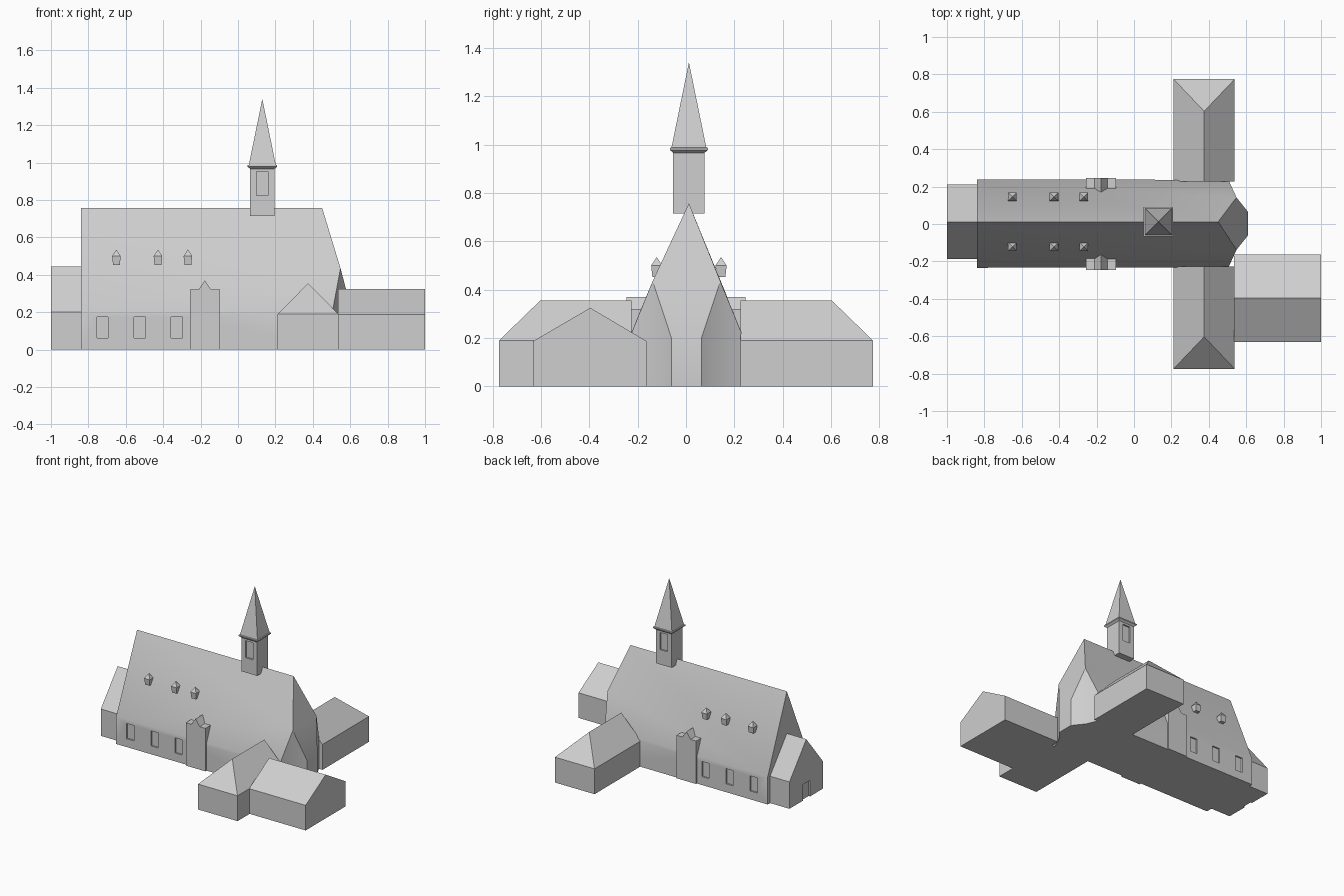
import bpy, bmesh
from mathutils import Vector

if "Cube" in bpy.data.objects:
    bpy.data.objects.remove(bpy.data.objects["Cube"])

CY = 0.008   # centre line of the church in y

stone = bpy.data.materials.new("pale_grey")
stone.diffuse_color = (0.62, 0.62, 0.62, 1)
stone.use_nodes = True
stone.node_tree.nodes["Principled BSDF"].inputs["Base Color"].default_value = stone.diffuse_color


def make(name, verts, faces):
    bm = bmesh.new()
    vs = [bm.verts.new(v) for v in verts]
    for f in faces:
        bm.faces.new([vs[i] for i in f])
    bmesh.ops.recalc_face_normals(bm, faces=bm.faces)
    me = bpy.data.meshes.new(name)
    bm.to_mesh(me)
    bm.free()
    me.materials.append(stone)
    ob = bpy.data.objects.new(name, me)
    bpy.context.collection.objects.link(ob)
    return ob


def prism(name, profile, a, b, axis):
    """Extrude a (u, z) profile from a to b along the x or y axis."""
    n = len(profile)
    put = (lambda u, z, t: (t, u, z)) if axis == 'x' else (lambda u, z, t: (u, t, z))
    verts = [put(u, z, t) for t in (a, b) for u, z in profile]
    faces = [range(n), range(n, 2 * n)]
    faces += [(i, (i + 1) % n, n + (i + 1) % n, n + i) for i in range(n)]
    return make(name, verts, faces)


def stacked(name, cx, cy, rings, tip):
    """Square rings (half width, z) stacked up to a pointed tip."""
    verts = [(cx + sx * h, cy + sy * h, z) for h, z in rings
             for sx, sy in ((-1, -1), (1, -1), (1, 1), (-1, 1))]
    verts.append((cx, cy, tip))
    faces = [(0, 1, 2, 3)]
    for r in range(len(rings) - 1):
        k = 4 * r
        faces += [(k + i, k + (i + 1) % 4, k + 4 + (i + 1) % 4, k + 4 + i) for i in range(4)]
    k = 4 * (len(rings) - 1)
    faces += [(k + i, k + (i + 1) % 4, len(verts) - 1) for i in range(4)]
    return make(name, verts, faces)


def box(name, lo, hi):
    x0, y0, z0 = lo
    x1, y1, z1 = hi
    return prism(name, [(x0, z0), (x1, z0), (x1, z1), (x0, z1)], y0, y1, 'y')


def recess(target, boxes):
    """Cut box-shaped openings into the target."""
    for lo, hi in boxes:
        cutter = box("cutter", lo, hi)
        cutter.hide_render = True
        mod = target.modifiers.new("opening", 'BOOLEAN')
        mod.operation = 'DIFFERENCE'
        mod.solver = 'EXACT'
        mod.object = cutter
        bpy.ops.object.select_all(action='DESELECT')
        bpy.context.view_layer.objects.active = target
        target.select_set(True)
        bpy.ops.object.modifier_apply(modifier=mod.name)
        bpy.data.objects.remove(cutter)


# Nave with steep roof, hipped end and cut corners
ridge_y = 0.012
verts = [(-0.84, ridge_y, 0.757), (0.45, ridge_y, 0.757)]
for s in (-1, 1):
    y = lambda d: 0.002 + s * d
    verts += [(-0.84, y(0.236), 0), (-0.84, y(0.236), 0.205),
              (0.505, y(0.234), 0), (0.505, y(0.234), 0.205),
              (0.548, y(0.14), 0), (0.548, y(0.14), 0.435),
              (0.61, y(0.062), 0), (0.61, y(0.062), 0.2)]
faces = []
for k in (2, 10):
    faces += [(k, k + 2, k + 3, k + 1),            # long wall
              (0, 1, k + 5, k + 3, k + 1),         # roof slope
              (k + 2, k + 4, k + 5, k + 3),        # corner walls
              (k + 4, k + 6, k + 7, k + 5)]
faces += [(1, 7, 9, 17, 15),                       # hip
          (8, 16, 17, 9),                          # end wall
          (2, 3, 0, 11, 10),                       # gable
          (2, 4, 6, 8, 16, 14, 12, 10)]            # floor
nave = make("nave", verts, faces)
nave_windows = []
for x in (-0.725, -0.525, -0.327):
    nave_windows.append(((x - 0.03, -0.3, 0.062), (x + 0.03, -0.222, 0.175)))
    nave_windows.append(((x - 0.03, 0.226, 0.062), (x + 0.03, 0.3, 0.175)))
recess(nave, nave_windows)
bpy.ops.object.select_all(action='DESELECT')
nave.select_set(True)
bpy.context.view_layer.objects.active = nave
bpy.ops.object.shade_smooth_by_angle(angle=0.52)

# West porch with a door
west = prism("west_porch", [(-0.187, 0), (0.21, 0), (0.21, 0.2), (0.012, 0.443), (-0.187, 0.2)],
             -1.0, -0.83, 'x')
recess(west, [((-1.1, CY - 0.04, -0.05), (-0.988, CY + 0.04, 0.12))])

# Bell tower with flared eave and spire
tower = stacked("bell_tower", 0.13, 0.012,
                [(0.065, 0.715), (0.065, 0.966), (0.079, 0.978), (0.079, 0.986), (0.072, 0.988)], 1.34)
recess(tower, [((0.1, -0.2, 0.825), (0.16, -0.041, 0.952)),
               ((0.1, 0.065, 0.825), (0.16, 0.2, 0.952))])

# Roof dormers, side portals and transepts on both sides
portal = [(-0.257, 0), (-0.096, 0), (-0.096, 0.32), (-0.143, 0.32),
          (-0.177, 0.37), (-0.211, 0.32), (-0.257, 0.32)]
for s, side in ((-1, "south"), (1, "north")):
    for x in (-0.65, -0.428, -0.268):
        stacked(side + "_dormer", x, 0.012 + s * 0.133, [(0.018, 0.453), (0.023, 0.5)], 0.535)
    prism(side + "_portal", portal, s * 0.1, s * 0.247, 'y')
    inner, outer, hip = s * 0.226, s * 0.774, s * 0.603
    x0, x1, xm, e, r = 0.212, 0.538, 0.375, 0.189, 0.355
    make(side + "_transept",
         [(x0, inner, 0), (x1, inner, 0), (x1, outer, 0), (x0, outer, 0),
          (x0, inner, e), (x1, inner, e), (x1, outer, e), (x0, outer, e),
          (xm, inner, r), (xm, hip, r)],
         [(0, 1, 2, 3), (0, 1, 5, 8, 4), (1, 2, 6, 5), (2, 3, 7, 6), (3, 0, 4, 7),
          (5, 6, 9, 8), (7, 4, 8, 9), (6, 7, 9)])

# East annex
prism("east_annex", [(-0.632, 0), (-0.163, 0), (-0.163, 0.187), (-0.396, 0.325), (-0.632, 0.187)],
      0.534, 1.0, 'x')
